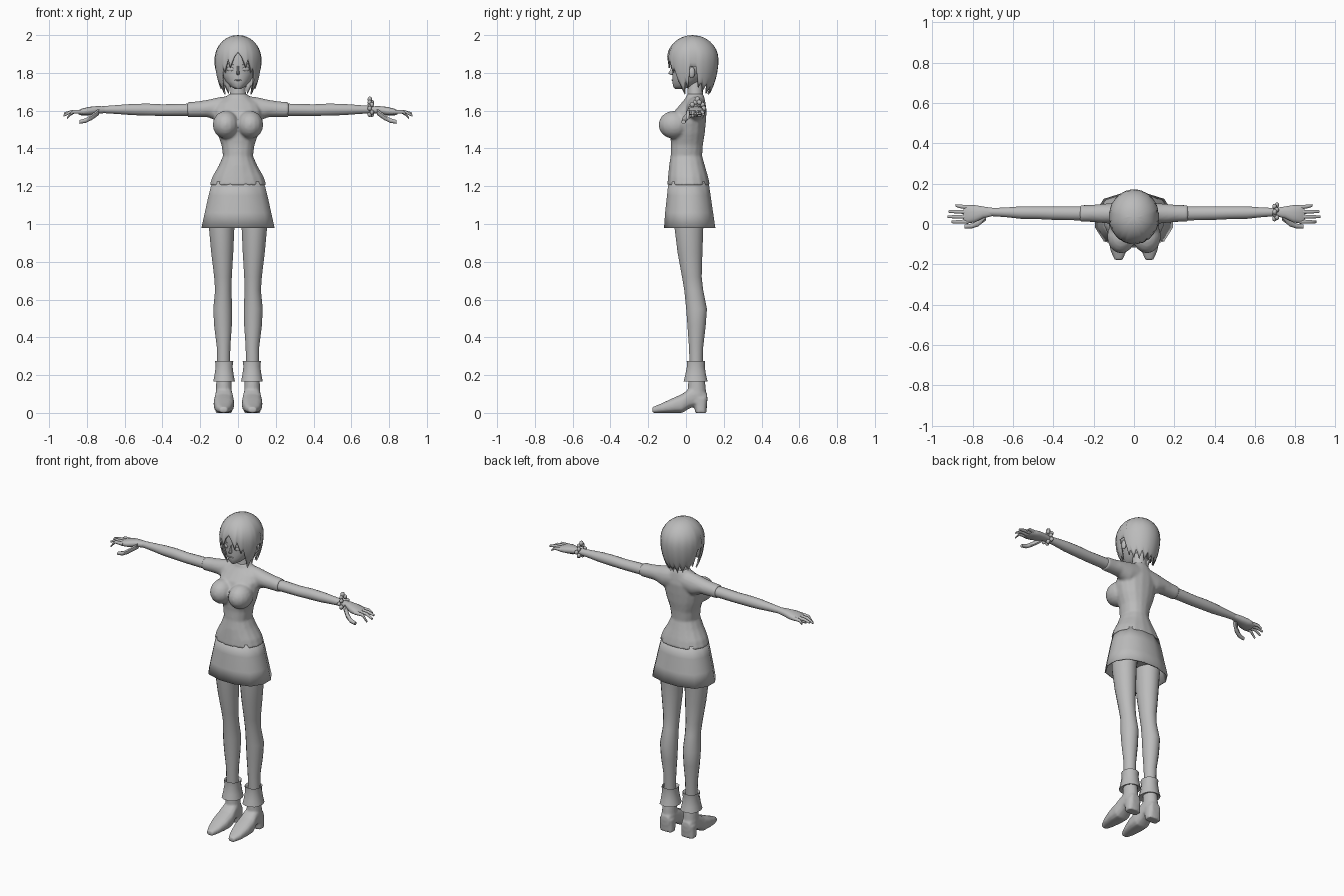
import bpy, bmesh
from math import sin, cos, pi, radians, sqrt
from mathutils import Matrix, Vector

if "Cube" in bpy.data.objects:
    bpy.data.objects.remove(bpy.data.objects["Cube"], do_unlink=True)

grey = bpy.data.materials.new("plain grey")
grey.use_nodes = True
grey.diffuse_color = (0.5, 0.5, 0.5, 1)
grey.node_tree.nodes["Principled BSDF"].inputs["Base Color"].default_value = (0.5, 0.5, 0.5, 1)


def loft(bm, axis, sections, n=16, power=2.0, caps=True):
    """Skin rounded sections (position, a0, a1, b0, b1) along an axis."""
    rings = []
    for t, a0, a1, b0, b1 in sections:
        ring = []
        for i in range(n):
            ang = 2 * pi * (i + 0.5) / n
            c, s = cos(ang), sin(ang)
            k = (abs(c) ** power + abs(s) ** power) ** (-1 / power)
            a = (a0 + a1) / 2 + (a1 - a0) / 2 * c * k
            b = (b0 + b1) / 2 + (b1 - b0) / 2 * s * k
            ring.append(bm.verts.new({"x": (t, a, b), "y": (a, t, b), "z": (a, b, t)}[axis]))
        rings.append(ring)
    for r, q in zip(rings, rings[1:]):
        for i in range(n):
            j = (i + 1) % n
            bm.faces.new((r[i], r[j], q[j], q[i]))
    if caps:
        bm.faces.new(rings[0])
        bm.faces.new(rings[-1])


def body(bm, rows, **kw):
    """Upright loft centred on x = 0 from (z, half width, front, back)."""
    loft(bm, "z", [(z, -w, w, f, b) for z, w, f, b in rows], **kw)


def ball(bm, centre, radii):
    m = Matrix.Translation(centre) @ Matrix.Diagonal((*radii, 1))
    bmesh.ops.create_uvsphere(bm, u_segments=16, v_segments=10, radius=1, matrix=m)


def finger(bm, points, r):
    last = len(points) - 1
    rows = []
    for i, (x, y, z) in enumerate(points):
        q = r * (1 - 0.45 * i / last)
        rows.append((x, y - q, y + q, z - q, z + q))
    loft(bm, "x", rows, n=8)


def finish(name, bm, mirror=False, fuse=0, thick=0):
    bmesh.ops.recalc_face_normals(bm, faces=bm.faces[:])
    me = bpy.data.meshes.new(name)
    for f in bm.faces:
        f.smooth = True
    bm.to_mesh(me)
    bm.free()
    me.set_sharp_from_angle(angle=radians(50))
    me.materials.append(grey)
    ob = bpy.data.objects.new(name, me)
    bpy.context.collection.objects.link(ob)
    if thick:
        mod = ob.modifiers.new("thickness", "SOLIDIFY")
        mod.thickness, mod.offset = thick, -1
    if fuse:
        mod = ob.modifiers.new("fuse", "REMESH")
        mod.mode, mod.voxel_size, mod.use_smooth_shade = "VOXEL", fuse, True
        mod = ob.modifiers.new("soften", "SMOOTH")
        mod.factor, mod.iterations = 0.5, 4
    if mirror:
        ob.modifiers.new("mirror", "MIRROR")
    return ob


# Shirt: trunk, bust and short sleeves fused together
bm = bmesh.new()
body(bm, [(1.205, .152, -.1, .128), (1.25, .137, -.096, .118), (1.31, .102, -.09, .1),
          (1.36, .08, -.082, .086), (1.42, .088, -.08, .09), (1.48, .11, -.085, .1),
          (1.54, .126, -.085, .106), (1.6, .127, -.06, .11), (1.64, .11, -.025, .104),
          (1.67, .065, 0, .098), (1.69, .046, .005, .09)], power=2.2)
for s in (1, -1):
    ball(bm, (s * .064, -.062, 1.525), (.07, .084, .074))
    loft(bm, "x", [(s * x, *r) for x, *r in (
        (.03, 0, .105, 1.55, 1.68), (.1, 0, .105, 1.54, 1.672), (.16, .005, .1, 1.565, 1.658),
        (.21, .01, .095, 1.565, 1.65), (.268, .01, .094, 1.565, 1.645))])
finish("shirt", bm, fuse=.008)

# Skirt and the hips inside it
bm = bmesh.new()
body(bm, [(1.225, .138, -.094, .12), (1.15, .158, -.102, .132), (1.06, .178, -.112, .145),
          (.98, .196, -.118, .157)], n=12, power=2.6, caps=False)
finish("skirt", bm, thick=.008)
bm = bmesh.new()
body(bm, [(1.22, .125, -.085, .11), (1.1, .145, -.08, .12), (1.03, .145, -.07, .11)])
finish("hips", bm)

# Legs
bm = bmesh.new()
loft(bm, "z", [(1.08, .01, .157, -.07, .105), (.98, .018, .155, -.062, .093), (.85, .024, .143, -.046, .088),
               (.72, .032, .127, -.022, .084), (.65, .034, .122, -.01, .092), (.55, .03, .132, 0, .112),
               (.46, .032, .127, .007, .105), (.35, .04, .113, .015, .092), (.22, .042, .112, .02, .088)])
finish("leg", bm, mirror=True)

# Turned-down boot cuffs
bm = bmesh.new()
loft(bm, "z", [(.255, .04, .112, .015, .09), (.275, .024, .122, .003, .102), (.245, .028, .119, .004, .1),
               (.2, .022, .125, -.005, .107), (.165, .015, .132, -.014, .116), (.172, .035, .115, .01, .1)],
     n=12, power=2.4)
finish("boot_cuff", bm, mirror=True)

# Boots: pointed foot, ankle and heel
bm = bmesh.new()
loft(bm, "y", [(-.178, .056, .096, 0, .03), (-.13, .036, .117, 0, .05), (-.07, .022, .128, 0, .078),
               (-.02, .02, .129, 0, .1), (.02, .026, .122, .025, .13), (.07, .032, .118, .04, .15),
               (.112, .045, .105, .04, .1)], power=2.8)
loft(bm, "z", [(.05, .03, .12, .005, .112), (.11, .032, .118, .008, .107), (.2, .036, .114, .014, .098)])
loft(bm, "z", [(0, .03, .12, .05, .108), (.08, .03, .12, .035, .114)], power=3)
finish("boot", bm, mirror=True, fuse=.006)

# Arms
bm = bmesh.new()
loft(bm, "x", [(.2, .016, .088, 1.572, 1.638), (.3, .018, .088, 1.572, 1.637), (.4, .02, .088, 1.572, 1.634),
               (.48, .024, .088, 1.573, 1.638), (.56, .025, .088, 1.576, 1.636), (.64, .034, .082, 1.582, 1.63),
               (.73, .04, .079, 1.588, 1.623)])
finish("arm", bm, mirror=True)

# Hands: palm, four spread fingers and a lowered thumb
bm = bmesh.new()
loft(bm, "x", [(.7, .04, .08, 1.588, 1.623), (.75, .028, .087, 1.582, 1.624), (.79, .008, .094, 1.575, 1.62),
               (.83, .002, .094, 1.575, 1.61), (.845, .008, .088, 1.58, 1.602)], power=2.5)
for y, tip_x, tip_y, tip_z in ((.083, .885, .092, 1.58), (.06, .92, .062, 1.585),
                               (.036, .925, .036, 1.573), (.012, .905, .01, 1.56)):
    middle = ((.825 + tip_x) / 2 + .01, (y + tip_y) / 2, 1.594)
    finger(bm, [(.82, y, 1.594), middle, (tip_x, tip_y, tip_z)], .012)
finger(bm, [(.735, .035, 1.595), (.775, .002, 1.565), (.805, -.01, 1.548), (.84, -.013, 1.54)], .019)
finish("hand", bm, mirror=True)

# Beaded bracelet on the left wrist
bm = bmesh.new()
for i in range(10):
    a = 2 * pi * i / 10
    ball(bm, (.703 + .006 * (-1) ** i, .06 + .034 * cos(a), 1.612 + .034 * sin(a)), (.011, .013, .013))
ball(bm, (.698, .06, 1.66), (.012, .014, .015))
finish("bracelet", bm)

# Neck and head
bm = bmesh.new()
body(bm, [(1.64, .06, 0, .1), (1.69, .042, .008, .09), (1.79, .04, .005, .09)])
finish("neck", bm)
bm = bmesh.new()
body(bm, [(1.716, .018, -.06, -.01), (1.73, .042, -.07, .04), (1.755, .066, -.073, .08),
          (1.79, .086, -.074, .11), (1.83, .096, -.073, .13), (1.88, .1, -.08, .135),
          (1.93, .09, -.06, .12)])
finish("head", bm)

# Nose, lips, eyes, brows and ears
bm = bmesh.new()
body(bm, [(1.788, .006, -.08, -.06), (1.797, .01, -.096, -.06), (1.815, .006, -.084, -.06),
          (1.84, .004, -.076, -.06)], n=8)
finish("nose", bm)
bm = bmesh.new()
ball(bm, (0, -.072, 1.762), (.018, .006, .004))
finish("lips", bm)
for part, z, height, lean in (("eye", 1.82, .011, 0), ("brow", 1.848, .003, -.2)):
    bm = bmesh.new()
    m = Matrix.Translation((.042, -.063, z)) @ Matrix.Rotation(radians(24), 4, "Z") \
        @ Matrix.Rotation(lean, 4, "Y") @ Matrix.Diagonal((.021, .005, height, 1))
    bmesh.ops.create_uvsphere(bm, u_segments=12, v_segments=8, radius=1, matrix=m)
    finish(part, bm, mirror=True)
bm = bmesh.new()
ball(bm, (.102, .03, 1.802), (.012, .018, .03))
finish("ear", bm, mirror=True)

# Hair: a dome whose lower edge runs in pointed locks (angle from front, height)
edge = [(0, 1.91), (9, 1.885), (20, 1.825), (25, 1.875), (36, 1.8), (42, 1.83), (50, 1.76),
        (62, 1.685), (70, 1.755), (77, 1.715), (84, 1.835), (98, 1.835), (106, 1.72), (114, 1.75),
        (122, 1.7), (132, 1.745), (142, 1.69), (152, 1.74), (162, 1.685), (171, 1.735), (180, 1.69)]


def edge_height(deg):
    for (a, p), (b, q) in zip(edge, edge[1:]):
        if deg <= b:
            return p + (q - p) * (deg - a) / (b - a)


angles = [a for a, z in edge] + [360 - a for a, z in edge[-2:0:-1]]
angles = sorted(set(angles))
bm = bmesh.new()
crown = bm.verts.new((0, .035, 2.0))
columns = []
for deg in angles:
    low = edge_height(min(deg, 360 - deg))
    column = []
    for k in range(1, 13):
        z = 2.0 - (2.0 - low) * (k / 12) ** 1.6
        up = (z - 1.87) / .13
        r = sqrt(max(0, 1 - up * up)) if up > 0 else 1 - .33 * ((1.87 - z) / .18) ** 2
        a = radians(deg)
        column.append(bm.verts.new((.125 * r * sin(a), .035 - .137 * r * cos(a), z)))
    columns.append(column)
for i, c in enumerate(columns):
    d = columns[(i + 1) % len(columns)]
    bm.faces.new((crown, c[0], d[0]))
    for k in range(11):
        bm.faces.new((c[k], c[k + 1], d[k + 1], d[k]))
finish("hair", bm, thick=.008)
